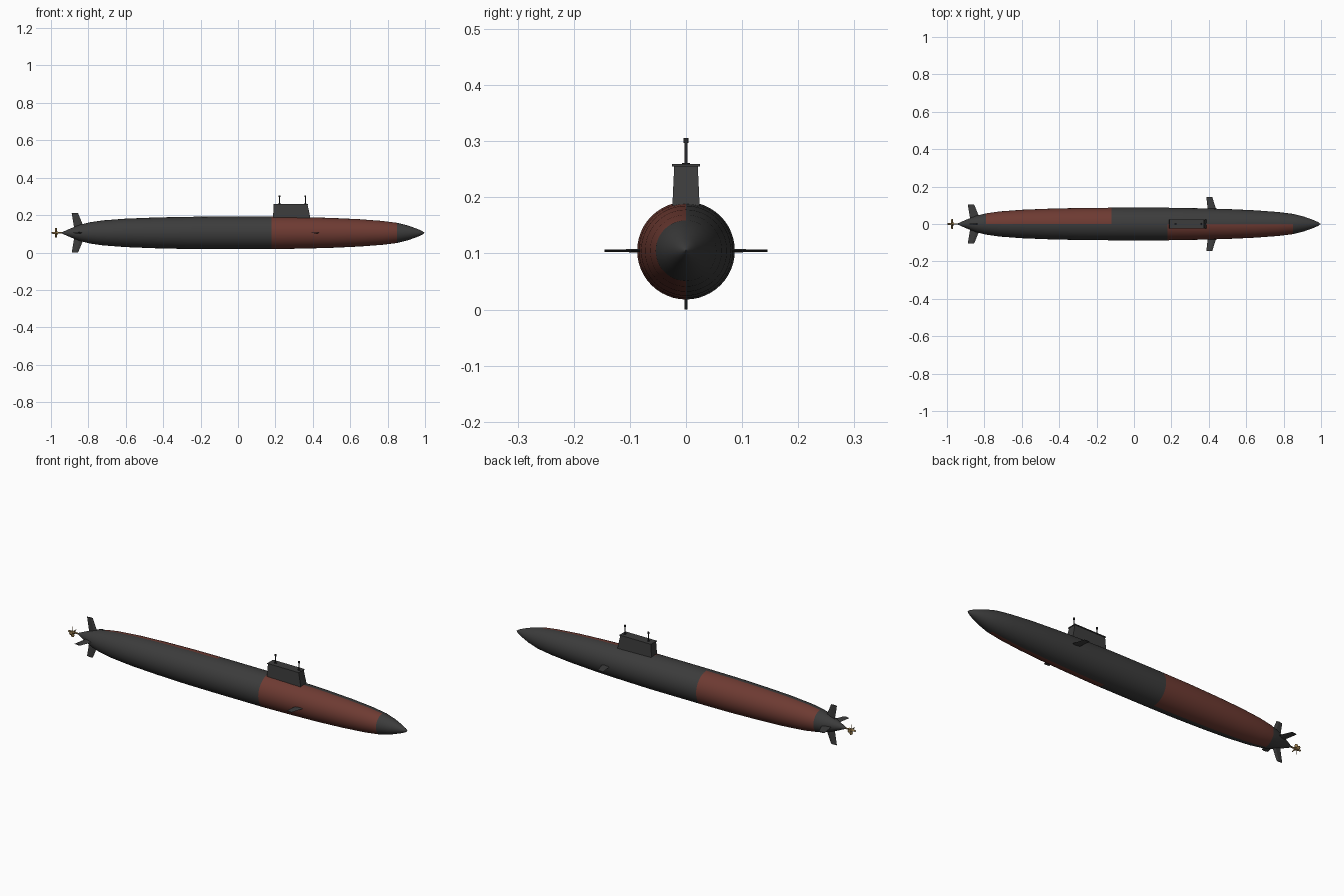
import bpy, bmesh, math
from mathutils import Matrix, Vector

cube = bpy.data.objects.get("Cube")
if cube:
    bpy.data.objects.remove(cube, do_unlink=True)

AXIS_Z = 0.105


def material(name, rgb, rough=0.6):
    m = bpy.data.materials.new(name)
    m.use_nodes = True
    m.diffuse_color = (*rgb, 1)
    bsdf = m.node_tree.nodes["Principled BSDF"]
    bsdf.inputs["Base Color"].default_value = (*rgb, 1)
    bsdf.inputs["Roughness"].default_value = rough
    return m


GREY = material("dark grey", (0.045, 0.045, 0.045))
RED = material("rust red", (0.155, 0.043, 0.032))
BLACK = material("black", (0.022, 0.022, 0.024))
BRASS = material("brass", (0.3, 0.19, 0.07))


def finish(name, bm, mats, smooth=False):
    bmesh.ops.recalc_face_normals(bm, faces=bm.faces)
    me = bpy.data.meshes.new(name)
    bm.to_mesh(me)
    bm.free()
    for m in mats:
        me.materials.append(m)
    ob = bpy.data.objects.new(name, me)
    bpy.context.collection.objects.link(ob)
    if smooth:
        bpy.ops.object.select_all(action='DESELECT')
        ob.select_set(True)
        bpy.context.view_layer.objects.active = ob
        bpy.ops.object.shade_smooth_by_angle(angle=math.radians(35))
    return ob


def loft(name, lower, upper, mat):
    """Closed solid between two matching outlines."""
    bm = bmesh.new()
    a = [bm.verts.new(p) for p in lower]
    b = [bm.verts.new(p) for p in upper]
    n = len(a)
    for i in range(n):
        j = (i + 1) % n
        bm.faces.new((a[i], a[j], b[j], b[i]))
    bm.faces.new(a)
    bm.faces.new(b)
    return finish(name, bm, [mat])


def cylinder(name, radius, depth, loc, mat, radius2=None, rot=Matrix(), sides=12):
    bm = bmesh.new()
    bmesh.ops.create_cone(bm, cap_ends=True, segments=sides, radius1=radius,
                          radius2=radius if radius2 is None else radius2, depth=depth,
                          matrix=Matrix.Translation(loc) @ rot)
    return finish(name, bm, [mat], True)


# Hull: revolved profile of (x, radius), coloured in half-side panels
profile = [(-0.945, 0.002), (-0.89, 0.026), (-0.84, 0.045), (-0.79, 0.057),
           (-0.72, 0.067), (-0.6, 0.076), (-0.45, 0.082), (-0.28, 0.086),
           (-0.12, 0.087), (0.18, 0.087), (0.35, 0.084), (0.5, 0.080),
           (0.65, 0.073), (0.77, 0.064), (0.85, 0.054), (0.91, 0.039),
           (0.96, 0.021), (0.985, 0.010), (0.997, 0.001)]
SIDES = 48
bm = bmesh.new()
rings = []
for x, r in profile:
    rings.append([bm.verts.new((x, r * math.cos(math.tau * i / SIDES),
                                AXIS_Z + r * math.sin(math.tau * i / SIDES)))
                  for i in range(SIDES)])
for a, b in zip(rings, rings[1:]):
    for i in range(SIDES):
        j = (i + 1) % SIDES
        f = bm.faces.new((a[i], a[j], b[j], b[i]))
        c = f.calc_center_median()
        aft_panel = c.y > 0 and -0.79 < c.x < -0.12
        bow_panel = c.y < 0 and 0.18 < c.x < 0.85
        f.material_index = 1 if aft_panel or bow_panel else 0
bm.faces.new(rings[0])
bm.faces.new(rings[-1])
finish("hull", bm, [GREY, RED], True)


# Sail: tapered tower with a thin overhanging roof
def rect(x0, x1, half, z):
    return [(x0, -half, z), (x1, -half, z), (x1, half, z), (x0, half, z)]


loft("sail", rect(0.186, 0.39, 0.025, 0.17), rect(0.191, 0.372, 0.021, 0.256), GREY)
loft("sail_roof", rect(0.189, 0.375, 0.025, 0.255), rect(0.189, 0.375, 0.025, 0.259), GREY)

# Masts with sensor heads, and deck hatches at their feet
for label, x in (("aft", 0.222), ("forward", 0.36)):
    cylinder(label + "_mast", 0.0025, 0.046, (x, 0, 0.279), BLACK)
    cylinder(label + "_mast_head", 0.0048, 0.009, (x, 0, 0.3015), BLACK)
    cylinder(label + "_mast_collar", 0.007, 0.003, (x, 0, 0.26), BLACK)


# Control surfaces: swept tapered plates reaching outward from the axis
def fin(name, turn, root, tip, inner, outer, half):
    rot = Matrix.Rotation(turn, 4, 'X')
    base = Vector((0, 0, AXIS_Z))

    def section(x0, x1, y, h):
        mid = x0 + 0.65 * (x1 - x0)
        pts = [(x0, y, 0), (mid, y, -h), (x1, y, 0), (mid, y, h)]
        return [base + rot @ Vector(p) for p in pts]

    loft(name, section(*root, inner, half), section(*tip, outer, half * 0.7), GREY)


for i, label in enumerate(("back", "upper", "front", "lower")):
    fin(label + "_stern_fin", i * math.pi / 2, (-0.874, -0.818), (-0.889, -0.855),
        0.015, 0.105, 0.004)
for label, turn in (("back", 0), ("front", math.pi)):
    fin(label + "_bow_plane", turn, (0.396, 0.445), (0.387, 0.418), 0.06, 0.145, 0.003)

# Propeller: shaft, hub and four pitched blades
TO_X = Matrix.Rotation(math.pi / 2, 4, 'Y')
cylinder("propeller_shaft", 0.004, 0.03, (-0.95, 0, AXIS_Z), BRASS, rot=TO_X)
cylinder("propeller_hub", 0.004, 0.036, (-0.98, 0, AXIS_Z), BRASS, 0.008, TO_X)
for i in range(4):
    place = (Matrix.Translation((-0.973, 0, AXIS_Z)) @ Matrix.Rotation(i * math.pi / 2, 4, 'X')
             @ Matrix.Rotation(math.radians(35), 4, 'Z'))
    outline = [(-0.005, 0.004), (0.005, 0.004), (0.008, 0.018), (0.005, 0.026),
               (-0.005, 0.026), (-0.008, 0.018)]
    sides = [[place @ Vector((s * 0.0012, u, v)) for u, v in outline] for s in (-1, 1)]
    loft("propeller_blade_%d" % (i + 1), sides[0], sides[1], BRASS)
